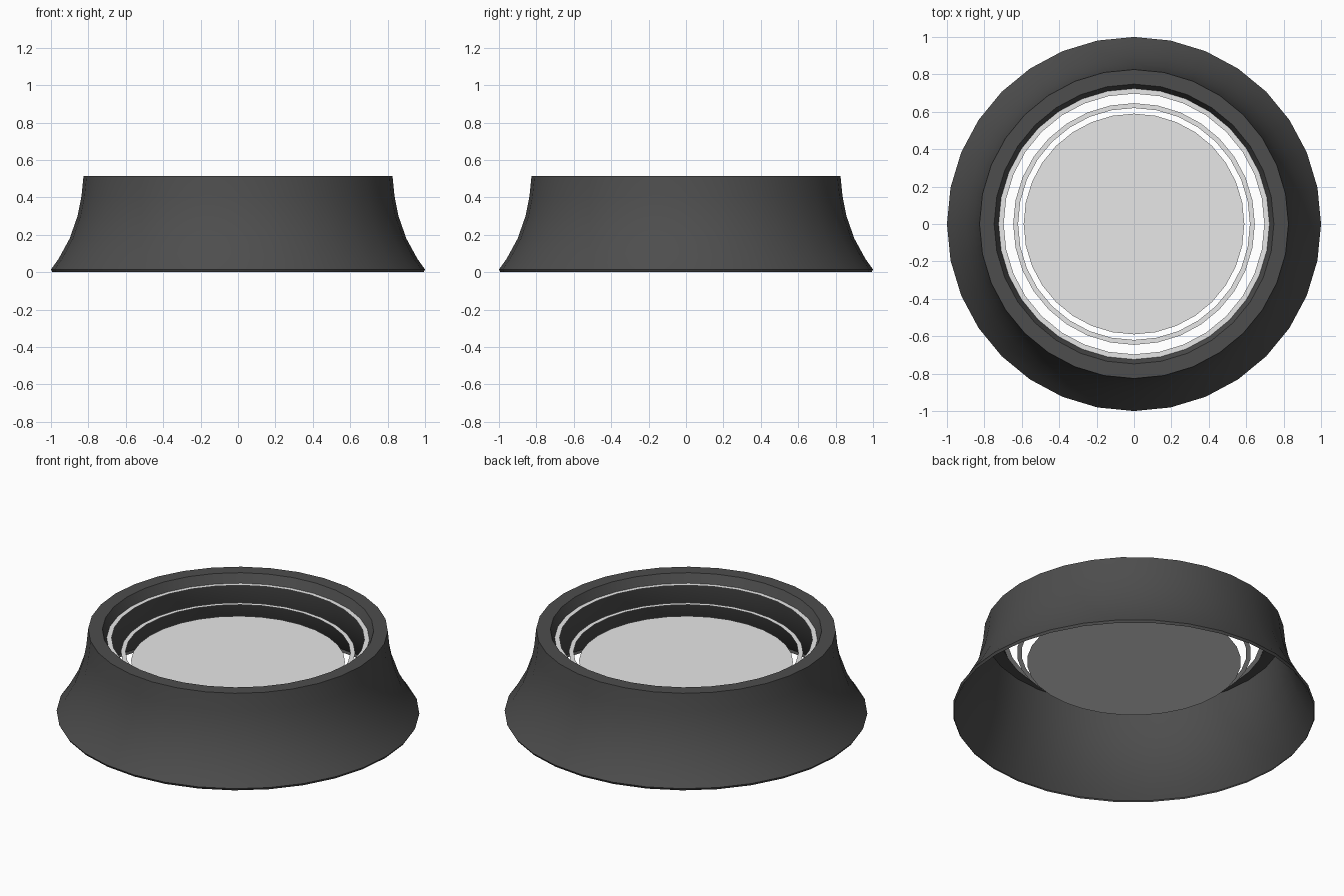
import bpy, bmesh, math

SIDES = 32

cube = bpy.data.objects.get("Cube")
if cube:
    bpy.data.objects.remove(cube, do_unlink=True)


def make_material(name, value):
    mat = bpy.data.materials.new(name)
    colour = (value, value, value, 1.0)
    mat.use_nodes = True
    mat.diffuse_color = colour
    for node in mat.node_tree.nodes:
        if node.type == 'BSDF_PRINCIPLED':
            node.inputs["Base Color"].default_value = colour
            node.inputs["Roughness"].default_value = 0.6
    return mat


def lathe(name, profile, mat, cap=False):
    """Turn a (radius, height) profile around z; cap fills the last loop."""
    bm = bmesh.new()
    loops = []
    for r, z in profile:
        angles = [math.tau * i / SIDES for i in range(SIDES)]
        loops.append([bm.verts.new((r * math.cos(a), r * math.sin(a), z)) for a in angles])
    for low, high in zip(loops, loops[1:]):
        for i in range(SIDES):
            j = (i + 1) % SIDES
            bm.faces.new((low[i], low[j], high[j], high[i]))
    if cap:
        bm.faces.new(loops[-1])
    mesh = bpy.data.meshes.new(name)
    bm.to_mesh(mesh)
    bm.free()
    mesh.materials.append(mat)
    obj = bpy.data.objects.new(name, mesh)
    bpy.context.collection.objects.link(obj)
    bpy.ops.object.select_all(action='DESELECT')
    obj.select_set(True)
    bpy.context.view_layer.objects.active = obj
    bpy.ops.object.shade_smooth_by_angle(angle=math.radians(35))
    return obj


dark = make_material("dark grey", 0.075)
pale = make_material("pale grey", 0.8)

# Hollow flared housing with a flat rim and a short inner lip
lathe("flared_housing", [
    (0.992, 0.0), (1.0, 0.014), (0.96, 0.07), (0.90, 0.18), (0.858, 0.30),
    (0.837, 0.406), (0.826, 0.513), (0.748, 0.513), (0.722, 0.455),
], dark)

# Flat rings stepping down towards the centre
for name, outer, inner, z in (("outer_ring", 0.725, 0.697, 0.46),
                              ("inner_ring", 0.646, 0.620, 0.378)):
    lathe(name, [(outer, z), (inner, z)], pale)

# Central disc
lathe("centre_disc", [(0.59, 0.323)], pale, cap=True)
